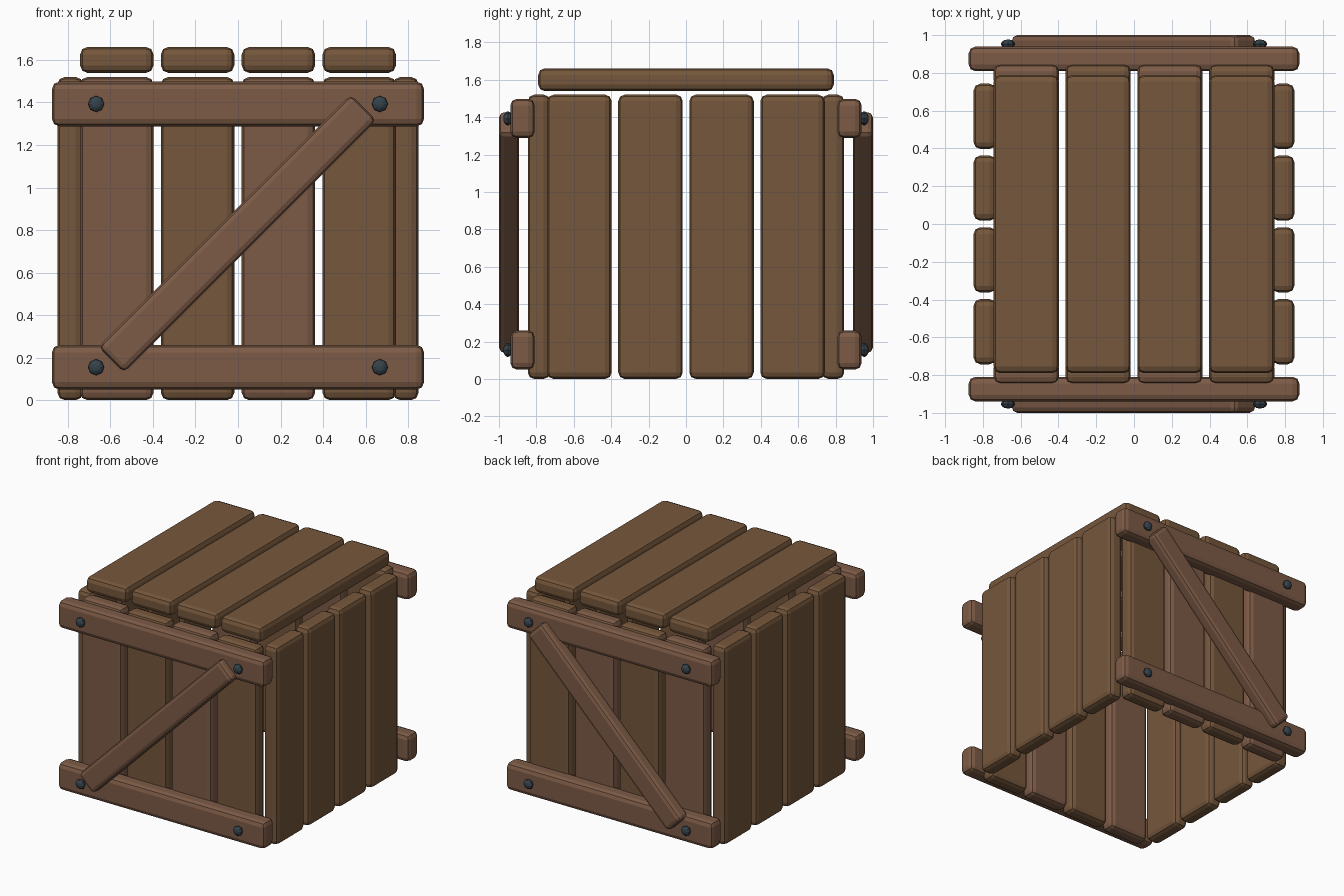
import bpy, bmesh, math
from mathutils import Matrix

if "Cube" in bpy.data.objects:
    bpy.data.objects.remove(bpy.data.objects["Cube"])


def material(name, rgb):
    m = bpy.data.materials.new(name)
    m.diffuse_color = (*rgb, 1)
    m.use_nodes = True
    m.node_tree.nodes["Principled BSDF"].inputs["Base Color"].default_value = m.diffuse_color
    return m


BROWN = material("brown wood", (0.18, 0.095, 0.045))
RED = material("reddish wood", (0.205, 0.105, 0.062))
IRON = material("dark iron", (0.035, 0.055, 0.07))


def add_object(name, bm, mat, matrix):
    mesh = bpy.data.meshes.new(name)
    bm.to_mesh(mesh)
    bm.free()
    mesh.materials.append(mat)
    ob = bpy.data.objects.new(name, mesh)
    ob.matrix_world = matrix
    bpy.context.collection.objects.link(ob)
    return ob


def board(name, center, size, mat, bevel=0.035, turn=0.0):
    """Flat-shaded board with rounded edges, turned about y."""
    bm = bmesh.new()
    bmesh.ops.create_cube(bm, size=1, matrix=Matrix.Diagonal((*size, 1)))
    ob = add_object(name, bm, mat,
                    Matrix.Translation(center) @ Matrix.Rotation(turn, 4, 'Y'))
    mod = ob.modifiers.new("rounded edges", 'BEVEL')
    mod.width = bevel
    mod.segments = 2
    return ob


def bolt(name, center):
    """Flattened low-poly ball facing y."""
    bm = bmesh.new()
    bmesh.ops.create_uvsphere(bm, u_segments=8, v_segments=6, radius=1)
    add_object(name, bm, IRON, Matrix.Translation(center)
               @ Matrix.Diagonal((0.038, 0.024, 0.038, 1))
               @ Matrix.Rotation(math.pi / 2, 4, 'X'))


PLANKS = [-0.57, -0.19, 0.19, 0.57]
WIDTH, THICK, HEIGHT = 0.345, 0.12, 1.52

# lid planks, floating just above the walls
for i, p in enumerate(PLANKS):
    board(f"lid_plank_{i}", (p, 0, 1.6), (WIDTH, 1.58, 0.122), BROWN)

for s, face, side in ((-1, "front", "left"), (1, "back", "right")):
    # wall planks (the bottom is open)
    for i, p in enumerate(PLANKS):
        board(f"{face}_plank_{i}", (p, s * 0.786, HEIGHT / 2),
              (WIDTH, THICK, HEIGHT), BROWN if i % 2 else RED)
        board(f"{side}_plank_{i}", (s * 0.789, p, HEIGHT / 2),
              (THICK, WIDTH, HEIGHT), BROWN)
    # horizontal rails with bolts
    for level, z in (("lower", 0.155), ("upper", 1.393)):
        board(f"{face}_{level}_rail", (0, s * 0.874, z), (1.75, 0.13, 0.21), RED)
        for x in (-0.667, 0.667):
            bolt(f"{face}_{level}_bolt", (x, s * 0.953, z))
    # diagonal brace
    board(f"{face}_brace", (-0.003, s * 0.947, 0.783), (1.68, 0.106, 0.17),
          RED, 0.028, -math.pi / 4)
